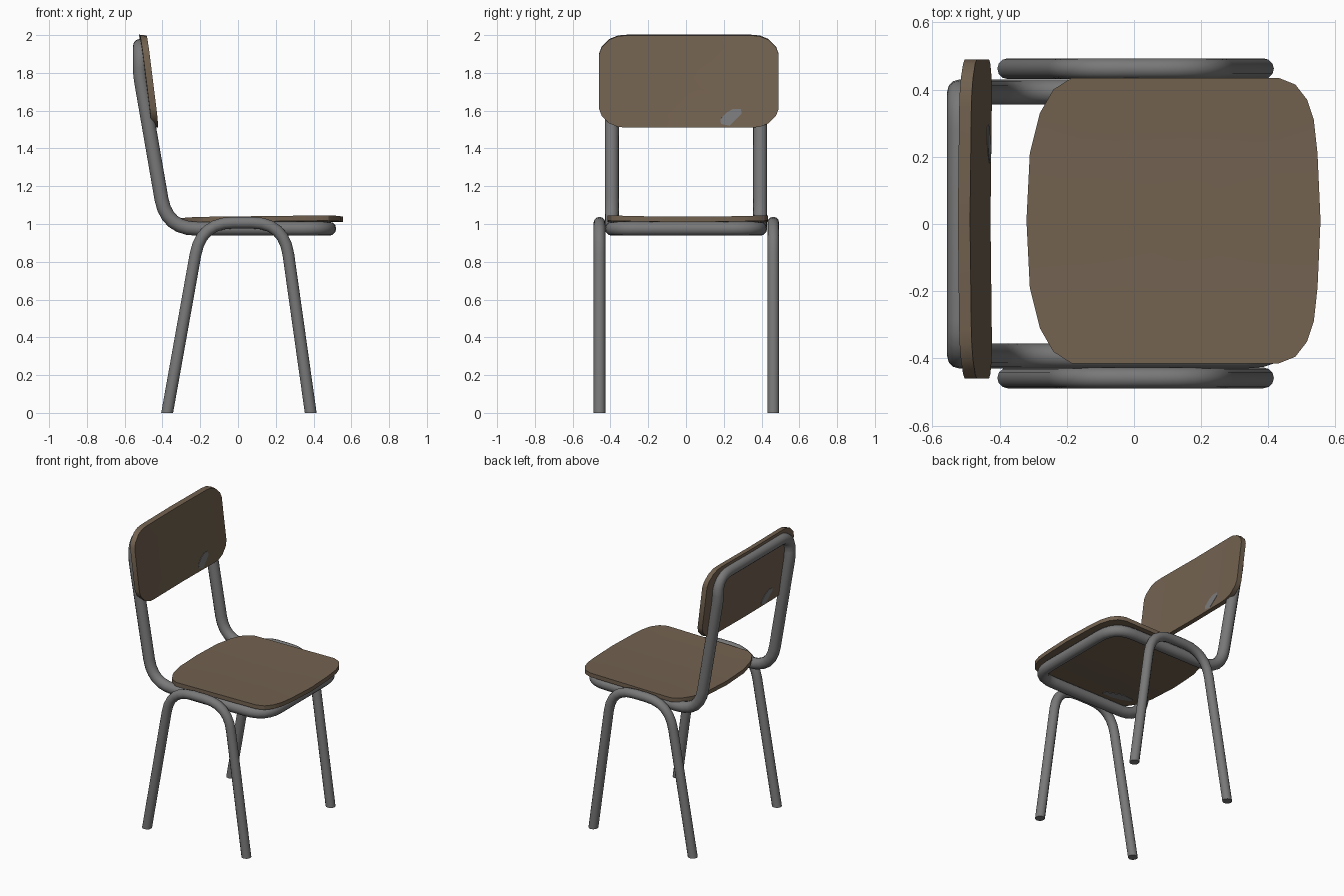
import bpy, bmesh, math
from mathutils import Vector

if "Cube" in bpy.data.objects:
    bpy.data.objects.remove(bpy.data.objects["Cube"])


def material(name, rgb):
    m = bpy.data.materials.new(name)
    m.diffuse_color = (*rgb, 1)
    m.use_nodes = True
    m.node_tree.nodes["Principled BSDF"].inputs["Base Color"].default_value = m.diffuse_color
    return m


WOOD = material("brown wood", (0.17, 0.122, 0.08))
STEEL = material("grey steel", (0.19, 0.19, 0.19))
SCUFF = material("scuff grey", (0.2, 0.2, 0.205))


def finish(bm, name, mat, angle):
    bmesh.ops.recalc_face_normals(bm, faces=bm.faces)
    me = bpy.data.meshes.new(name)
    bm.to_mesh(me)
    bm.free()
    me.materials.append(mat)
    ob = bpy.data.objects.new(name, me)
    bpy.context.collection.objects.link(ob)
    bpy.ops.object.select_all(action='DESELECT')
    ob.select_set(True)
    bpy.context.view_layer.objects.active = ob
    bpy.ops.object.shade_smooth_by_angle(angle=math.radians(angle))
    return ob


def rounded(corners, closed, seg=6):
    """Corners are (point, fillet length); returns a path with curved bends."""
    out, n = [], len(corners)
    for i, (p, d) in enumerate(corners):
        p = Vector(p)
        if d == 0 or (not closed and i in (0, n - 1)):
            out.append(p)
            continue
        a = p + (Vector(corners[i - 1][0]) - p).normalized() * d
        b = p + (Vector(corners[(i + 1) % n][0]) - p).normalized() * d
        for k in range(seg + 1):
            t = k / seg
            out.append(a * (1 - t) ** 2 + p * 2 * t * (1 - t) + b * t * t)
    return out


def tube(name, path, radius, closed=False, cut_floor=False):
    cu = bpy.data.curves.new(name, 'CURVE')
    cu.dimensions = '3D'
    cu.bevel_depth = radius
    cu.bevel_resolution = 4
    sp = cu.splines.new('POLY')
    sp.points.add(len(path) - 1)
    for q, p in zip(sp.points, path):
        q.co = (*p, 1)
    sp.use_cyclic_u = closed
    tmp = bpy.data.objects.new("tmp", cu)
    bpy.context.collection.objects.link(tmp)
    bpy.context.view_layer.update()
    me = bpy.data.meshes.new_from_object(
        tmp.evaluated_get(bpy.context.evaluated_depsgraph_get()))
    bm = bmesh.new()
    bm.from_mesh(me)
    bpy.data.objects.remove(tmp)
    bmesh.ops.remove_doubles(bm, verts=bm.verts, dist=1e-5)
    if cut_floor:
        bmesh.ops.bisect_plane(bm, geom=bm.verts[:] + bm.edges[:] + bm.faces[:],
                               plane_co=(0, 0, 0), plane_no=(0, 0, 1), clear_inner=True)
        bmesh.ops.holes_fill(bm, edges=[e for e in bm.edges if e.is_boundary])
    return finish(bm, name, STEEL, 40)


def slab(name, outline, place, mat, t0=0.0, t1=1.0):
    """Solid from a 2D outline; place(u, v, t) bends it, t runs through the thickness."""
    bm = bmesh.new()
    n = len(outline)
    cu, cv = (sum(p[k] for p in outline) / n for k in (0, 1))
    rims = []
    for t in (t0, t1):
        rings = [[bm.verts.new(place(cu + (u - cu) * s, cv + (v - cv) * s, t))
                  for u, v in outline] for s in (1, 0.75, 0.5, 0.25)]
        mid = bm.verts.new(place(cu, cv, t))
        rims.append(rings[0])
        for i in range(n):
            j = (i + 1) % n
            for a, b in zip(rings, rings[1:]):
                bm.faces.new((a[i], a[j], b[j], b[i]))
            bm.faces.new((rings[-1][i], rings[-1][j], mid))
    a, b = rims
    for i in range(n):
        j = (i + 1) % n
        bm.faces.new((a[i], a[j], b[j], b[i]))
    return finish(bm, name, mat, 30)


# Side legs: two upside-down U tubes
for name, y in (("right_legs", -0.458), ("left_legs", 0.462)):
    legs = [((-0.393, y, -0.1), 0), ((-0.195, y, 1.007), 0.17),
            ((0.243, y, 1.007), 0.17), ((0.399, y, -0.1), 0)]
    tube(name, rounded(legs, False), 0.031, cut_floor=True)

# Seat and back frame: one closed bent tube
W = 0.393
half = [((0.483, 0.975), 0.15), ((-0.378, 0.975), 0.16),
        ((-0.519, 1.79), 0.04), ((-0.519, 1.943), 0.11)]
loop = [((x, W, z), d) for (x, z), d in half]
loop += [((x, -W, z), d) for (x, z), d in reversed(half)]
tube("seat_and_back_frame", rounded(loop, True), 0.037, closed=True)


# Seat: bowed outline, slightly dished
def seat_at(x, y, t):
    return (x, y + 0.01, 1.004 + 0.008 * (y / 0.42) ** 2 + 0.012 * x + 0.028 * t)


side = [(0.555, 0), (0.546, 0.2), (0.535, 0.3), (0.515, 0.36), (0.48, 0.405), (0.43, 0.425),
        (0.12, 0.425), (-0.185, 0.425), (-0.24, 0.39), (-0.28, 0.32), (-0.31, 0.2), (-0.32, 0)]
slab("seat", side + [(x, -y) for x, y in side[-2:0:-1]], seat_at, WOOD)


# Backrest: leaning rounded rectangle, slightly hollow
def back_at(y, z, t):
    x = -0.455 - (z - 1.51) * 0.125 - 0.008 * (1 - (y / 0.475) ** 2) + 0.036 * t
    return (x, y + 0.015, z + 0.004 * (1 - t))


quarter = [(0.475, 0.145), (0.462, 0.18), (0.42, 0.222), (0.375, 0.24), (0.33, 0.244)]
top = quarter + [(0, 0.244)] + [(-y, z) for y, z in reversed(quarter)]
back = [(y, 1.754 + z) for y, z in top] + [(y, 1.754 - z) for y, z in reversed(top)]
slab("backrest", back, back_at, WOOD)

# Worn scuff marks: thin plates on the backrest and under the seat
blob = [(-0.055, -0.035), (-0.058, -0.01), (-0.025, 0.025), (0.01, 0.045),
        (0.05, 0.045), (0.055, 0.02), (0.02, -0.015), (-0.01, -0.045)]
slab("front_scuff", [(0.225 + u, 1.565 + v) for u, v in blob], back_at, SCUFF, 0.95, 1.07)
slab("rear_scuff", [(-0.23 - u, 1.56 + v) for u, v in blob], back_at, SCUFF, -0.07, 0.05)
slab("under_scuff", [(-0.12 + 1.8 * u, -0.315 - 0.8 * v) for u, v in blob],
     seat_at, SCUFF, -0.1, 0.05)
